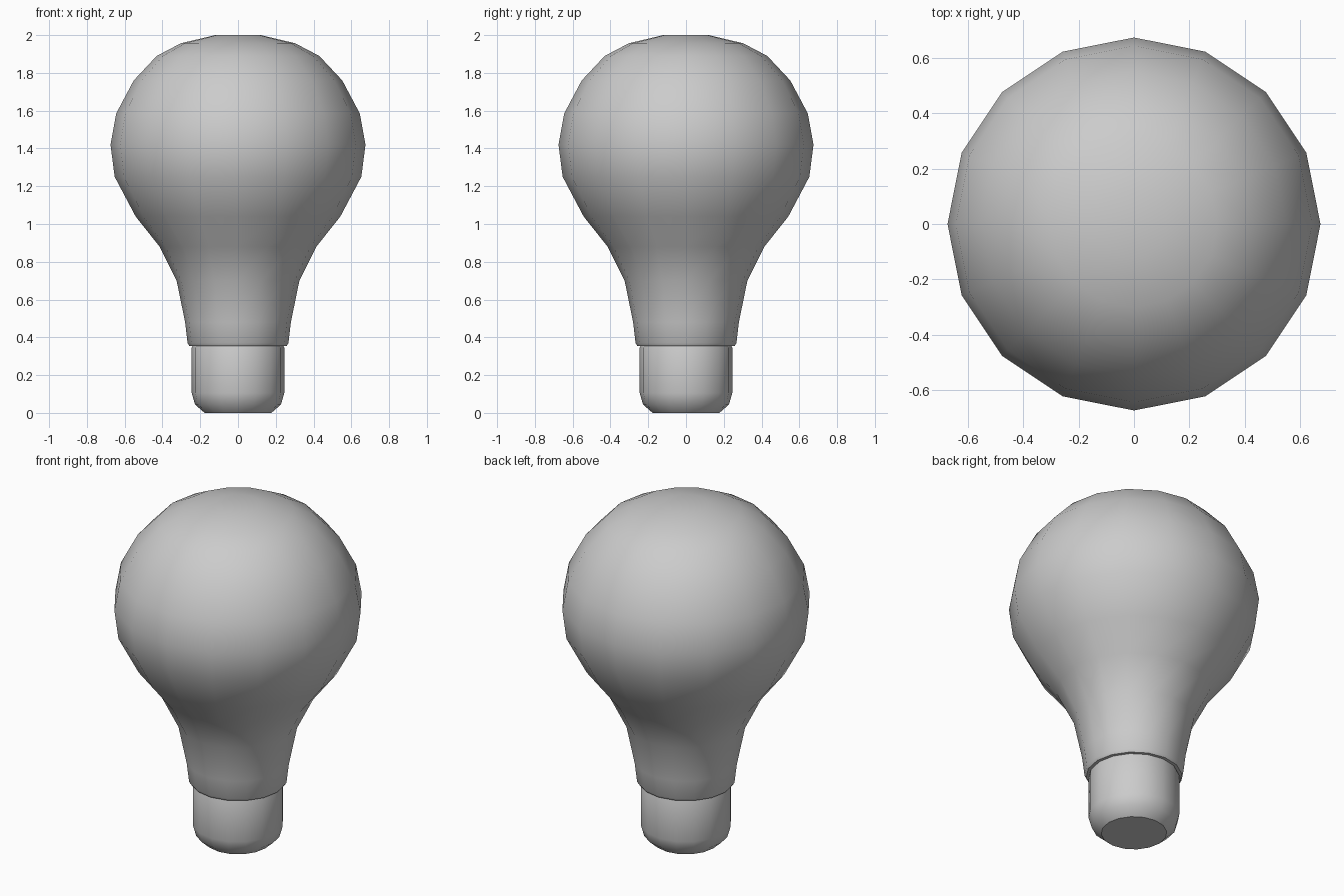
import bpy, bmesh
from math import cos, sin, tau, radians

if "Cube" in bpy.data.objects:
    bpy.data.objects.remove(bpy.data.objects["Cube"])

SIDES = 16


def lathe(name, profile, sharp_angle):
    """Revolve (radius, height) points, listed bottom to top, around z."""
    bm = bmesh.new()
    rings = []
    for r, z in profile:
        if r == 0:
            rings.append([bm.verts.new((0, 0, z))] * SIDES)
        else:
            rings.append([bm.verts.new((r * cos(tau * i / SIDES), r * sin(tau * i / SIDES), z))
                          for i in range(SIDES)])
    for a, b in zip(rings, rings[1:]):
        for i in range(SIDES):
            j = (i + 1) % SIDES
            corners = list(dict.fromkeys((a[i], a[j], b[j], b[i])))
            bm.faces.new(corners)
    bmesh.ops.recalc_face_normals(bm, faces=bm.faces)
    mesh = bpy.data.meshes.new(name)
    bm.to_mesh(mesh)
    bm.free()
    obj = bpy.data.objects.new(name, mesh)
    bpy.context.collection.objects.link(obj)
    bpy.ops.object.select_all(action='DESELECT')
    obj.select_set(True)
    bpy.context.view_layer.objects.active = obj
    bpy.ops.object.shade_smooth_by_angle(angle=radians(sharp_angle))
    return obj


# Glass envelope with its small lip above the cap
lathe("glass_bulb", [
    (0, 0.355), (0.258, 0.355), (0.267, 0.37), (0.28, 0.48), (0.325, 0.70),
    (0.415, 0.88), (0.542, 1.04), (0.653, 1.25), (0.675, 1.42), (0.645, 1.585),
    (0.552, 1.76), (0.43, 1.89), (0.302, 1.957), (0.12, 2.0), (0, 2.0),
], 40)

# Cylindrical base cap with rounded lower edge and flat bottom
lathe("base_cap", [
    (0, 0), (0.177, 0), (0.228, 0.045), (0.245, 0.105), (0.245, 0.345), (0.238, 0.36), (0, 0.36),
], 35)
